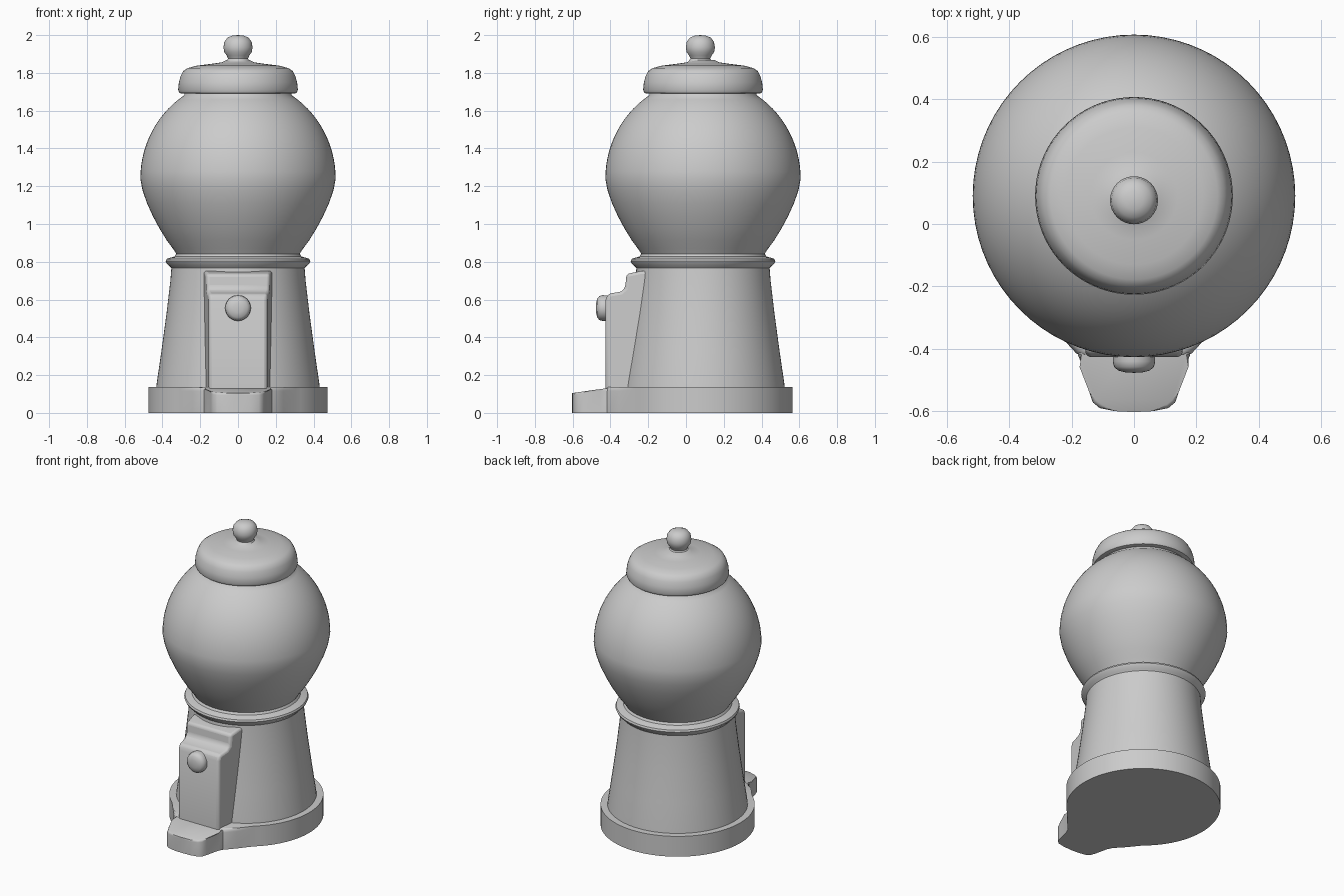
import bpy, bmesh, math

if "Cube" in bpy.data.objects:
    bpy.data.objects.remove(bpy.data.objects["Cube"])

AXIS_Y = 0.09   # the round parts sit slightly behind the origin


def finish(name, bm, angle=40):
    bmesh.ops.recalc_face_normals(bm, faces=bm.faces[:])
    mesh = bpy.data.meshes.new(name)
    bm.to_mesh(mesh)
    bm.free()
    obj = bpy.data.objects.new(name, mesh)
    bpy.context.collection.objects.link(obj)
    bpy.ops.object.select_all(action='DESELECT')
    obj.select_set(True)
    bpy.context.view_layer.objects.active = obj
    bpy.ops.object.shade_smooth_by_angle(angle=math.radians(angle))
    return obj


def lathe(name, profile, y=AXIS_Y, steps=72):
    """Revolve (radius, z) points about a vertical axis; profile starts and ends at radius 0."""
    bm = bmesh.new()
    verts = [bm.verts.new((r, 0, z)) for r, z in profile]
    edges = [bm.edges.new(p) for p in zip(verts, verts[1:])]
    bmesh.ops.spin(bm, geom=verts + edges, cent=(0, 0, 0), axis=(0, 0, 1),
                   angle=math.tau, steps=steps)
    bmesh.ops.remove_doubles(bm, verts=bm.verts[:], dist=0.0005)
    bmesh.ops.translate(bm, verts=bm.verts[:], vec=(0, y, 0))
    return finish(name, bm)


def slab(name, outline, top, bevel):
    """Stand an (x, y) outline on the floor; top(y) gives its height, top rim is rounded."""
    bm = bmesh.new()
    low = [bm.verts.new((x, y, 0)) for x, y in outline]
    high = [bm.verts.new((x, y, top(y))) for x, y in outline]
    bm.faces.new(low[::-1])
    cap = bm.faces.new(high)
    n = len(low)
    for i in range(n):
        j = (i + 1) % n
        bm.faces.new((low[i], low[j], high[j], high[i]))
    bmesh.ops.bevel(bm, geom=list(cap.edges), offset=bevel, segments=3,
                    profile=0.5, affect='EDGES')
    return finish(name, bm)


def mirrored(half):
    """Complete a right-hand outline with its left-hand copy."""
    return half + [(-x, y) for x, y in reversed(half) if x > 0]


# Foot: a disc whose front flares out towards the tray
R = 0.475
start, end = math.radians(-50), math.radians(90)
foot = [(0, -0.425), (0.16, -0.425), (0.185, -0.415), (0.24, -0.355)]
foot += [(R * math.cos(a), AXIS_Y + R * math.sin(a))
         for a in (start + (end - start) * i / 32 for i in range(32))]
foot.append((0, AXIS_Y + R))
foot_outline = foot + [(-x, y) for x, y in reversed(foot) if x > 0]
slab("foot", foot_outline, lambda y: 0.138, 0.022)

# Tray: sloping lip in front of the foot
tray_half = [(0, -0.603), (0.06, -0.6), (0.11, -0.59), (0.132, -0.572), (0.143, -0.54),
             (0.163, -0.455), (0.18, -0.42), (0.18, -0.36), (0, -0.36)]
tray_outline = tray_half + [(-x, y) for x, y in reversed(tray_half) if x > 0]
slab("tray", tray_outline, lambda y: 0.105 + 0.14 * (y + 0.603), 0.012)

# Tapered stand and the collar under the globe
lathe("stand", [(0, 0.1), (0.436, 0.1), (0.43, 0.16), (0.405, 0.33), (0.378, 0.53),
                (0.358, 0.7), (0.351, 0.79), (0, 0.79)])
lathe("collar", [(0, 0.765), (0.352, 0.765), (0.36, 0.775), (0.377, 0.79), (0.383, 0.803),
                 (0.378, 0.815), (0.358, 0.822), (0.335, 0.828), (0.325, 0.845), (0, 0.845)])

# Globe
globe = [(0, 0.835), (0.322, 0.835), (0.345, 0.87), (0.378, 0.915), (0.415, 0.975),
         (0.45, 1.04), (0.482, 1.11), (0.506, 1.18)]
for i in range(15):
    t = math.radians(56.5) * i / 14
    globe.append((0.517 * math.cos(t), 1.24 + 0.529 * math.sin(t)))
globe += [(0.28, 1.70), (0, 1.70)]
lathe("globe", globe)

# Lid and its knob
lathe("lid", [(0, 1.69), (0.295, 1.69), (0.31, 1.694), (0.317, 1.71), (0.313, 1.75),
              (0.303, 1.785), (0.29, 1.81), (0.268, 1.825), (0.22, 1.838), (0.14, 1.848),
              (0.085, 1.856), (0.062, 1.868), (0, 1.868)])
lathe("lid_knob", [(0, 1.85), (0.065, 1.86), (0.052, 1.875), (0.06, 1.892), (0.073, 1.91),
                   (0.077, 1.935), (0.072, 1.965), (0.055, 1.987), (0.03, 1.997), (0, 2.0)],
      y=0.076, steps=32)

# Dispenser panel: stepped side profile (y, z), narrowing towards the front
profile = [(0, 0.05), (-0.427, 0.05), (-0.427, 0.595), (-0.412, 0.63), (-0.345, 0.642),
           (-0.322, 0.662), (-0.315, 0.735), (-0.235, 0.752), (0, 0.752)]
bm = bmesh.new()
sides = []
for s in (1, -1):
    sides.append([bm.verts.new((s * (0.175 + 0.13 * (y + 0.26)), y, z)) for y, z in profile])
    bm.faces.new(sides[-1])
for i in range(len(profile)):
    j = (i + 1) % len(profile)
    bm.faces.new((sides[0][i], sides[0][j], sides[1][j], sides[1][i]))
panel = finish("dispenser_panel", bm)
bev = panel.modifiers.new("soft_edges", 'BEVEL')
bev.width = 0.016
bev.segments = 3
bev.limit_method = 'ANGLE'
bev.angle_limit = math.radians(35)

# Turning knob: rounded button facing the front
knob = lathe("turn_knob", [(0, 0), (0.066, 0), (0.068, 0.04), (0.064, 0.058), (0.05, 0.07),
                           (0.025, 0.076), (0, 0.077)], y=0, steps=32)
knob.rotation_euler = (math.radians(90), 0, 0)
knob.location = (0, -0.4, 0.555)
